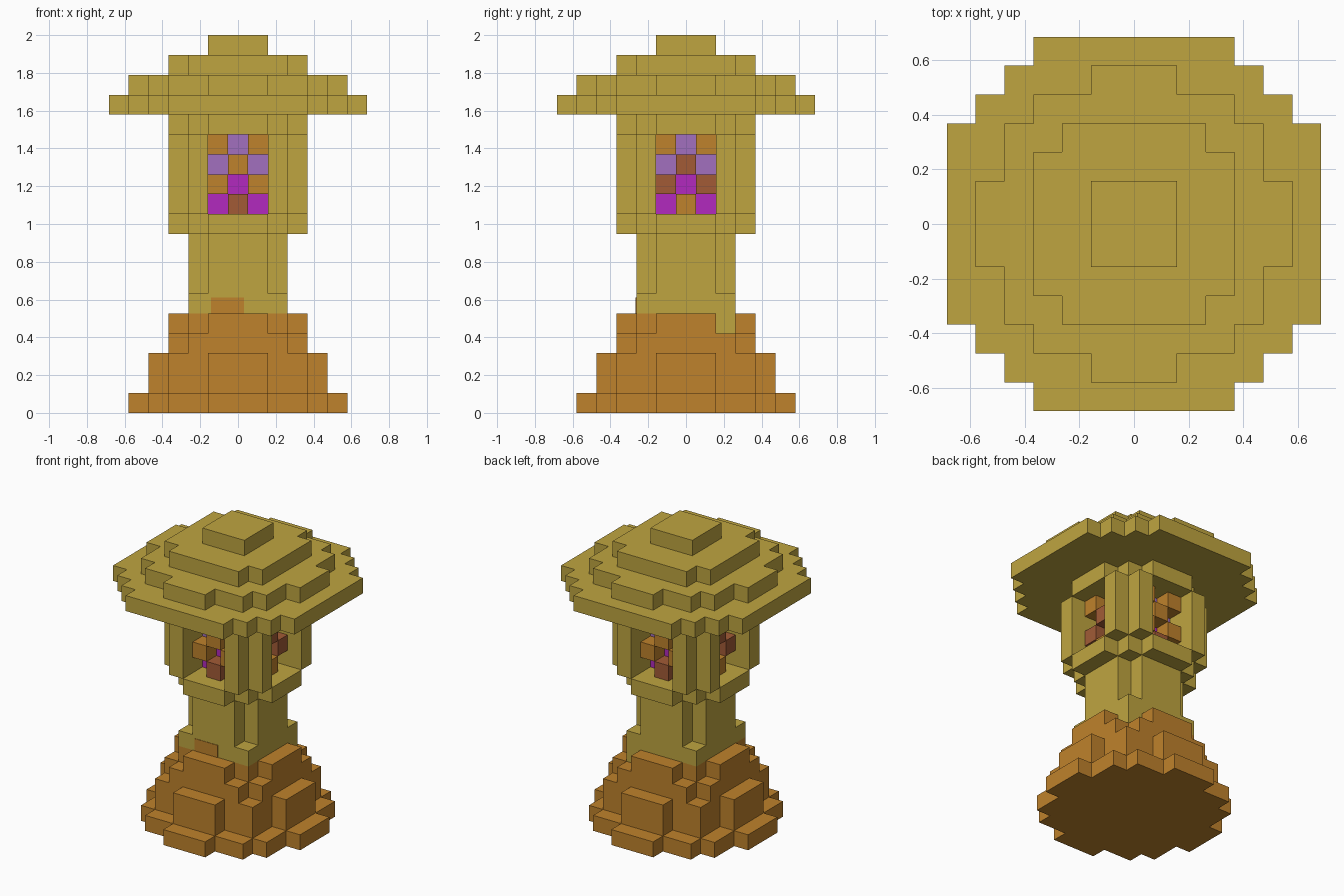
import bpy, bmesh
from mathutils import Vector

cube = bpy.data.objects.get("Cube")
if cube:
    bpy.data.objects.remove(cube, do_unlink=True)

U = 2 / 19  # size of one block


def material(name, rgb):
    m = bpy.data.materials.new(name)
    m.use_nodes = True
    m.diffuse_color = (*rgb, 1)
    m.node_tree.nodes["Principled BSDF"].inputs["Base Color"].default_value = (*rgb, 1)
    return m


olive = material("olive_stone", (0.52, 0.375, 0.051))
orange = material("orange_earth", (0.52, 0.223, 0.025))
brown = material("brown_glass", (0.36, 0.105, 0.037))
lavender = material("lavender_glow", (0.36, 0.162, 0.52))
magenta = material("magenta_glow", (0.445, 0.023, 0.52))

parts = {}   # part name -> {cell: material}
filled = set()


def put(part, cell, mat):
    if cell not in filled:
        filled.add(cell)
        parts.setdefault(part, {})[cell] = mat


def layer(part, levels, reach, mat, keep=lambda x, y: True):
    """Stepped disc: reach[r] is how far row r extends on each side of the centre."""
    for z in levels:
        for r, n in enumerate(reach):
            for y in {r, -r}:
                for x in range(-n, n + 1):
                    if keep(x, y):
                        put(part, (x, y, z), mat)


WIDE = (5, 5, 4, 4, 3, 1)
PLUS = (3, 3, 2, 1)
ROUND = (3, 3, 3, 2)

# Shaft with a square foot, one corner of it showing through the mound
put("shaft", (2, 2, 4), olive)
layer("shaft", [5], (2, 2, 2), olive)
layer("shaft", range(6, 9), (2, 2, 1), olive)

# Earth mound
layer("mound", [0], WIDE, orange)
layer("mound", [1, 2], (4, 4, 3, 3, 1), orange)
layer("mound", [3], ROUND, orange)
layer("mound", [4], PLUS, orange)

# Lantern chamber: sill ring, corner pillars, lintel ring
layer("sill", [9], PLUS, olive)
layer("pillars", range(10, 14), ROUND, olive, lambda x, y: min(abs(x), abs(y)) >= 2)
layer("lintel", [14], PLUS, olive)

# Glowing core
layer("core", [10, 11], (1, 1), magenta)
layer("core", [12, 13], (1, 1), lavender)

# Chequered lattice in each window
for z in range(10, 14):
    for i in (-1, 0, 1):
        if (i + z) % 2 == 0:
            front = brown if z == 10 else orange
            side = brown if z in (11, 12) else orange
            for s in (-2, 2):
                put("window_lattice", (i, s, z), front)
                put("window_lattice", (s, i, z), side)

# Stepped roof
layer("roof", [15], (6, 6, 6, 6, 5, 4, 3), olive)
layer("roof", [16], WIDE, olive)
layer("roof", [17], ROUND, olive)
layer("roof_cap", [18], (1, 1), olive)


def build(name, cells):
    """Mesh the exposed sides of a part's blocks and merge flat areas."""
    bm = bmesh.new()
    mats = list(dict.fromkeys(cells.values()))
    for cell, mat in cells.items():
        centre = Vector(cell) + Vector((0, 0, 0.5))
        for axis in range(3):
            for sign in (-1, 1):
                n = Vector((0, 0, 0))
                n[axis] = sign
                if tuple(int(c + d) for c, d in zip(cell, n)) in filled:
                    continue
                a = Vector((0, 0, 0))
                a[(axis + 1) % 3] = 0.5
                b = n.cross(a)
                mid = centre + n / 2
                corners = (mid - a - b, mid + a - b, mid + a + b, mid - a + b)
                f = bm.faces.new([bm.verts.new(c * U) for c in corners])
                f.material_index = mats.index(mat)
    bmesh.ops.remove_doubles(bm, verts=bm.verts, dist=0.001)
    bmesh.ops.dissolve_limit(bm, angle_limit=0.01, verts=bm.verts, edges=bm.edges,
                             delimit={'MATERIAL', 'NORMAL'})
    mesh = bpy.data.meshes.new(name)
    bm.to_mesh(mesh)
    bm.free()
    for m in mats:
        mesh.materials.append(m)
    bpy.context.collection.objects.link(bpy.data.objects.new(name, mesh))


for name, cells in parts.items():
    build(name, cells)

# Earth stain on the front of the shaft foot
bpy.ops.mesh.primitive_cube_add(size=1, location=(-0.055, -2.5 * U, 0.568))
stain = bpy.context.object
stain.name = "earth_stain"
stain.scale = (0.175, 0.006, 0.084)
stain.data.materials.append(orange)
